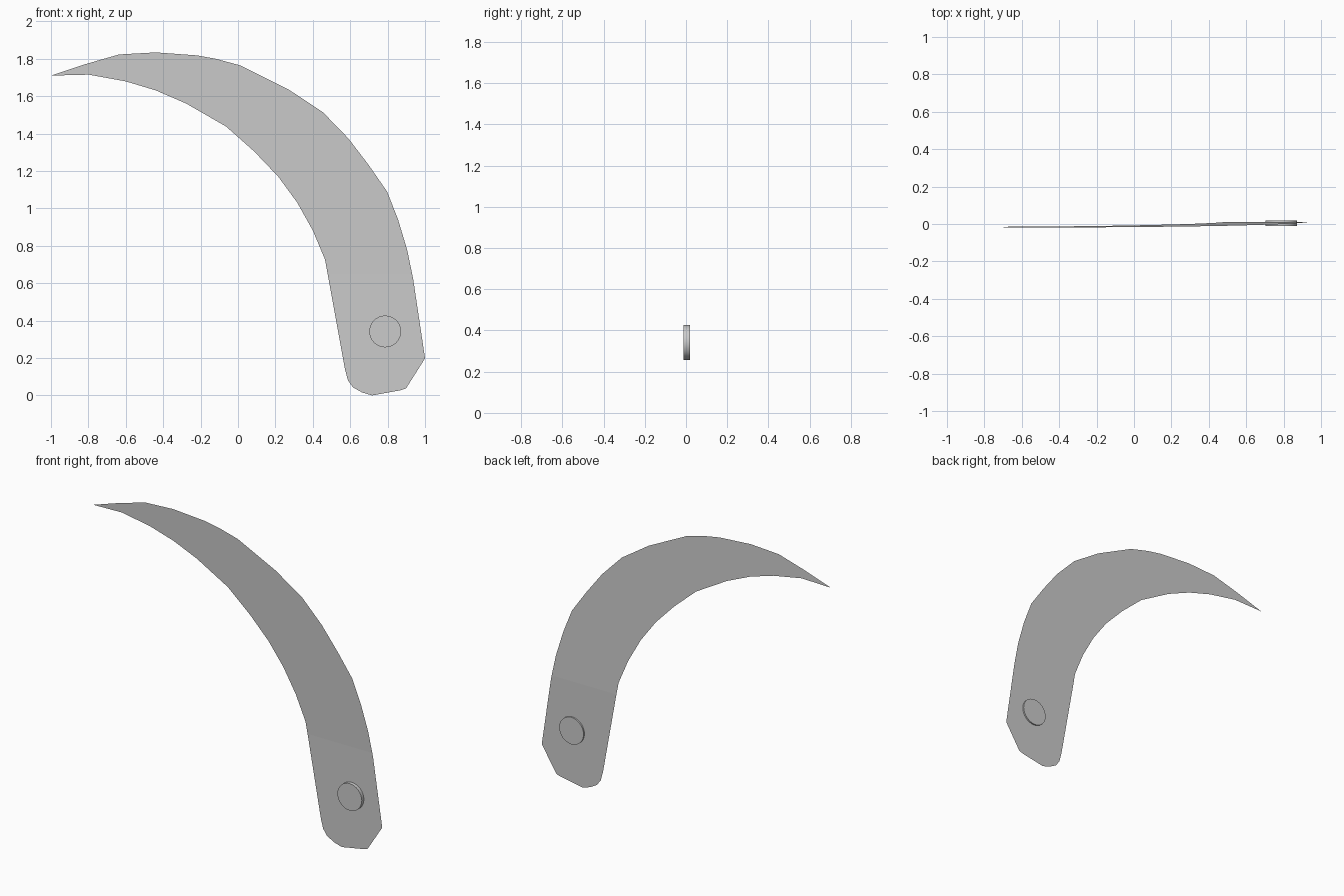
import bpy, bmesh
from math import pi

if "Cube" in bpy.data.objects:
    bpy.data.objects.remove(bpy.data.objects["Cube"])

# Blade outline (x, z): outer edge from the tip, round the butt, back along the inner edge
OUTER = [(-1, 1.71), (-.82, 1.77), (-.635, 1.823), (-.44, 1.834), (-.22, 1.818),
         (-.12, 1.80), (.01, 1.765), (.27, 1.636), (.455, 1.513), (.59, 1.374),
         (.70, 1.23), (.797, 1.09), (.856, .94), (.904, .78), (.936, .626)]
BUTT = [(1, .198), (.898, .037), (.866, .027), (.717, 0), (.663, .016),
        (.615, .043), (.588, .08), (.572, .139)]
INNER = [(.508, .578), (.465, .727), (.40, .882), (.316, 1.032), (.214, 1.171),
         (.086, 1.305), (-.064, 1.438), (-.278, 1.561), (-.44, 1.631),
         (-.60, 1.679), (-.797, 1.715)]
BEND_Z = .65


def sheet_y(z):
    # Flat at the butt, leaning slightly forward above the bend
    return .01 - max(0, z - BEND_Z) * .0237


# Curved blade: a single thin sheet
bm = bmesh.new()
face = bm.faces.new([bm.verts.new((x, 0, z)) for x, z in OUTER + BUTT + INNER])
bmesh.ops.triangulate(bm, faces=[face])
bmesh.ops.bisect_plane(bm, geom=bm.verts[:] + bm.edges[:] + bm.faces[:],
                       plane_co=(0, 0, BEND_Z), plane_no=(0, 0, 1))
for v in bm.verts:
    v.co.y = sheet_y(v.co.z)
mesh = bpy.data.meshes.new("curved_blade")
bm.to_mesh(mesh)
bm.free()
bpy.context.collection.objects.link(bpy.data.objects.new("curved_blade", mesh))

# Pivot pin through the butt
bpy.ops.mesh.primitive_cylinder_add(vertices=32, radius=.085, depth=.03,
                                    location=(.787, .004, .342), rotation=(pi / 2, 0, 0))
bpy.context.object.name = "pivot_pin"
bpy.ops.object.shade_smooth_by_angle()
